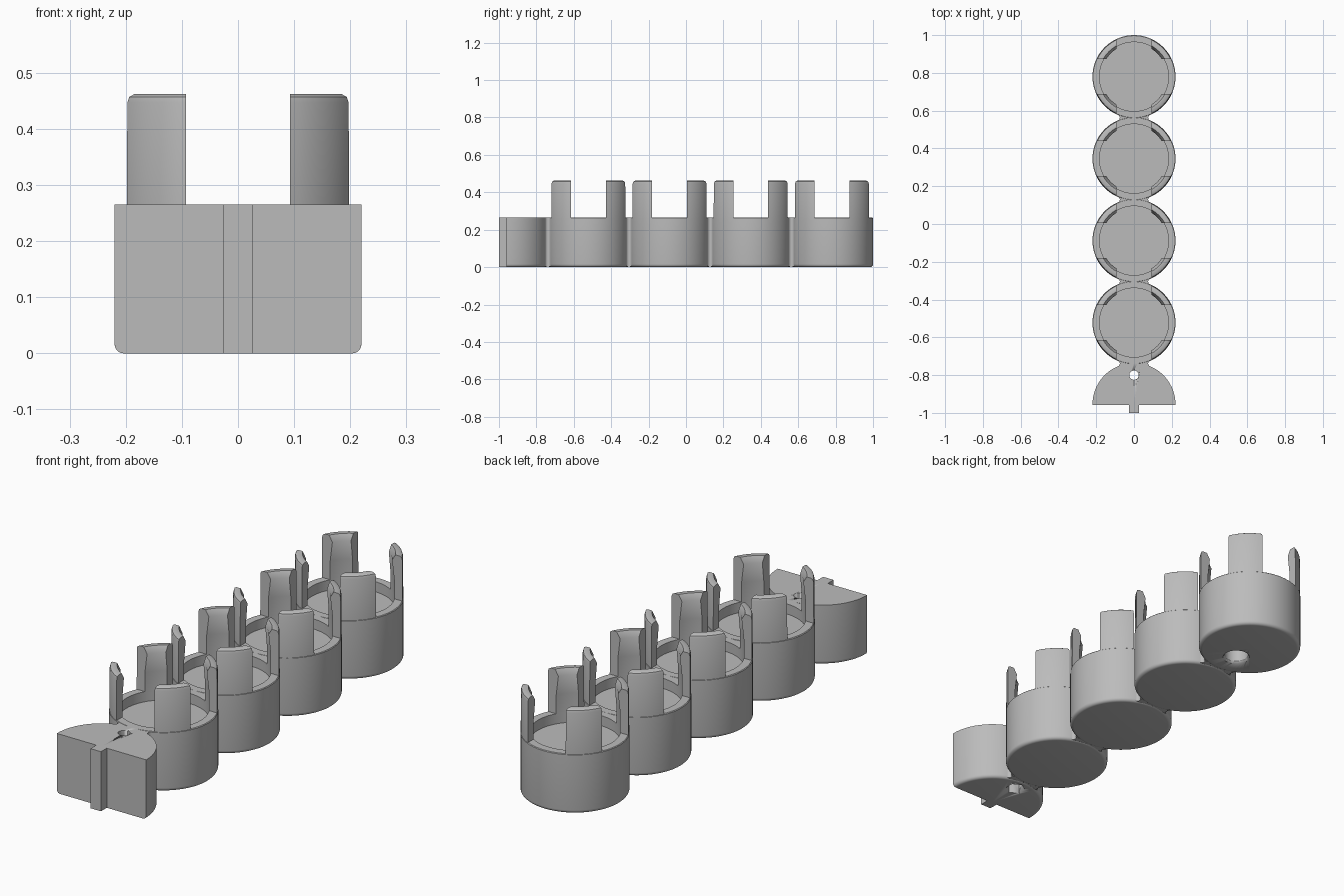
import bpy, bmesh, math
from mathutils import Matrix, Vector

if "Cube" in bpy.data.objects:
    bpy.data.objects.remove(bpy.data.objects["Cube"])

R, INNER, RIM, FLOOR, TOP = 0.22, 0.183, 0.265, 0.22, 0.462
PITCH, LAST_Y, SLOT, FILLET = 0.434, 0.78, 0.093, 0.015
CUPS = [LAST_Y - PITCH * i for i in range(4)]
END_Y = LAST_Y - PITCH * 4

grey = bpy.data.materials.new("plain grey")
grey.use_nodes = True
colour = (0.5, 0.5, 0.5, 1)
grey.diffuse_color = colour
grey.node_tree.nodes["Principled BSDF"].inputs["Base Color"].default_value = colour


def lathe(profile, closed=False, steps=72):
    """Spin a (radius, height) profile about z."""
    bm = bmesh.new()
    verts = [bm.verts.new((r, 0, z)) for r, z in profile]
    pairs = list(zip(verts, verts[1:]))
    if closed:
        pairs.append((verts[-1], verts[0]))
    edges = [bm.edges.new(p) for p in pairs]
    bmesh.ops.spin(bm, geom=verts + edges, cent=(0, 0, 0), axis=(0, 0, 1),
                   angle=math.tau, steps=steps)
    bmesh.ops.remove_doubles(bm, verts=bm.verts, dist=1e-5)
    bmesh.ops.recalc_face_normals(bm, faces=bm.faces)
    return bm


def cut(bm, point, normal):
    """Keep the side the normal points to and cap the cut."""
    out = bmesh.ops.bisect_plane(bm, geom=bm.verts[:] + bm.edges[:] + bm.faces[:],
                                 plane_co=point, plane_no=normal, clear_inner=True)
    edges = [e for e in out["geom_cut"] if isinstance(e, bmesh.types.BMEdge)]
    bmesh.ops.holes_fill(bm, edges=edges, sides=0)
    bmesh.ops.recalc_face_normals(bm, faces=bm.faces)


def prism(outline, low, high):
    """Extrude an (x, y) outline between two heights."""
    bm = bmesh.new()
    face = bm.faces.new([bm.verts.new((x, y, low)) for x, y in outline])
    out = bmesh.ops.extrude_face_region(bm, geom=[face])
    raised = [v for v in out["geom"] if isinstance(v, bmesh.types.BMVert)]
    bmesh.ops.translate(bm, vec=(0, 0, high - low), verts=raised)
    bmesh.ops.recalc_face_normals(bm, faces=bm.faces)
    return bm


def finish(bm, name):
    mesh = bpy.data.meshes.new(name)
    bm.to_mesh(mesh)
    bm.free()
    mesh.materials.append(grey)
    ob = bpy.data.objects.new(name, mesh)
    bpy.context.collection.objects.link(ob)
    bpy.ops.object.select_all(action="DESELECT")
    bpy.context.view_layer.objects.active = ob
    ob.select_set(True)
    bpy.ops.object.shade_smooth_by_angle(angle=math.radians(35))
    return ob


def drill(ob, radius, tip_radius, sides, y, low, high):
    """Cut a vertical hole, then discard the cutter."""
    bm = bmesh.new()
    bmesh.ops.create_cone(bm, cap_ends=True, segments=sides, radius1=radius,
                          radius2=tip_radius, depth=high - low)
    bmesh.ops.translate(bm, vec=(0, y, (low + high) / 2), verts=bm.verts)
    cutter = finish(bm, "hole_cutter")
    cutter.hide_render = True
    mod = ob.modifiers.new("hole", "BOOLEAN")
    mod.operation, mod.solver, mod.object = "DIFFERENCE", "EXACT", cutter
    bpy.context.view_layer.objects.active = ob
    bpy.ops.object.modifier_apply(modifier=mod.name)
    bpy.data.objects.remove(cutter)


# Rounded lower edge shared by the cups and the end block
base = [(0, 0)] + [(R - 0.016 + 0.016 * math.sin(a), 0.016 - 0.016 * math.cos(a))
                   for a in (math.radians(18 * i) for i in range(6))]

# Clip finger section: outer wall, rounded top, inward lip
finger_section = [(R - 0.001, FLOOR), (R - 0.002, 0.447), (0.215, 0.457), (0.207, TOP),
                  (0.188, TOP), (0.174, 0.435), (INNER, 0.35), (INNER, FLOOR)]

# Neck outline: two concave fillets tangent to neighbouring cups
fillet_x = math.sqrt((R + FILLET) ** 2 - (PITCH / 2) ** 2)
half_angle = math.asin(PITCH / 2 / (R + FILLET))
arc = [half_angle * (t / 5 - 1) for t in range(11)]
neck = [(fillet_x - FILLET * math.cos(a), FILLET * math.sin(a)) for a in arc]
neck += [(-x, -y) for x, y in neck]

cups = []
for i, y in enumerate(CUPS):
    bm = lathe(base + [(R, RIM - 0.003), (R - 0.003, RIM), (INNER, RIM),
                       (INNER, FLOOR), (0, FLOOR)])
    bmesh.ops.translate(bm, vec=(0, y, 0), verts=bm.verts)
    cups.append(finish(bm, f"cup_{i + 1}"))
    # Four clip fingers left between two crossing slots
    for k in range(4):
        bm = lathe(finger_section, closed=True)
        cut(bm, (SLOT, 0, 0), (1, 0, 0))
        cut(bm, (0, SLOT, 0), (0, 1, 0))
        cut(bm, (0, 0, RIM - 0.01), (0, 0, 1))
        turn = Matrix.Translation(Vector((0, y, 0))) @ Matrix.Rotation(k * math.pi / 2, 4, "Z")
        bmesh.ops.transform(bm, matrix=turn, verts=bm.verts)
        finish(bm, f"cup_{i + 1}_finger_{k + 1}")
    # Neck joining this cup to the next part
    bm = prism(neck, 0.003, RIM - 0.001)
    bmesh.ops.translate(bm, vec=(0, y - PITCH / 2, 0), verts=bm.verts)
    finish(bm, f"neck_{i + 1}")

# Blind hole under the rear cup
drill(cups[0], 0.064, 0.051, 24, 0.69, -0.01, 0.01)
drill(cups[0], 0.051, 0.051, 24, 0.69, -0.01, 0.16)

# Half-round end block with a stepped through hole
bm = lathe(base + [(R, RIM), (0, RIM)])
cut(bm, (0, -0.003, 0), (0, 1, 0))
bmesh.ops.translate(bm, vec=(0, END_Y, 0), verts=bm.verts)
block = finish(bm, "end_block")
drill(block, 0.025, 0.025, 20, -0.8, -0.05, 0.4)
drill(block, 0.042, 0.042, 6, -0.8, -0.05, 0.1)

# Locating tab on the flat front
tab = [(-0.026, -1), (0.026, -1), (0.026, -0.95), (-0.026, -0.95)]
finish(prism(tab, 0, RIM), "front_tab")
